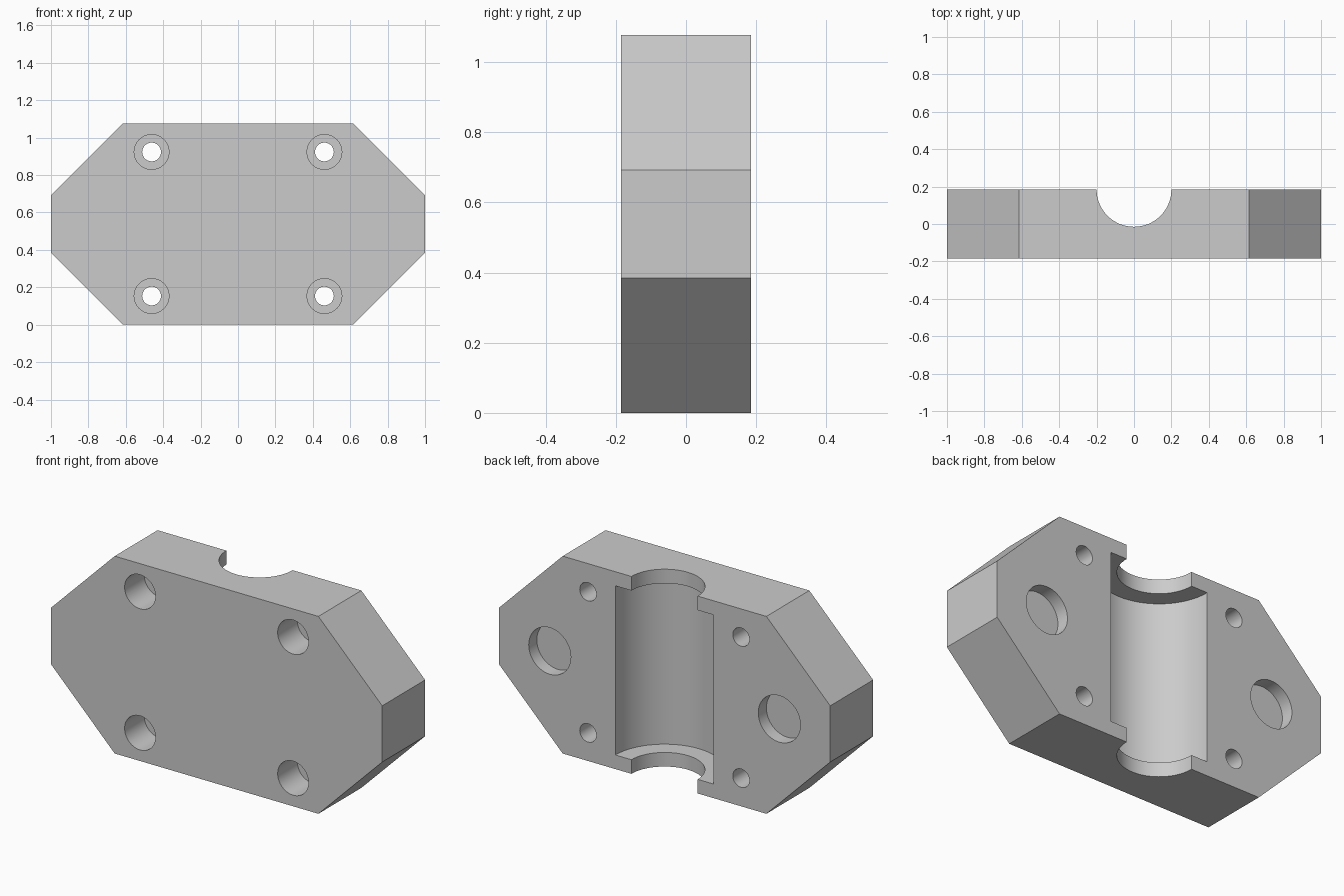
import bpy
import bmesh
from math import radians
from mathutils import Matrix

cube = bpy.data.objects.get("Cube")
if cube:
    bpy.data.objects.remove(cube, do_unlink=True)

HEIGHT, HALF_Y, CHAMFER = 1.077, 0.185, 0.385
MID = HEIGHT / 2

grey = bpy.data.materials.new("plain grey")
grey.use_nodes = True
colour = (0.6, 0.6, 0.6, 1)
grey.diffuse_color = colour
grey.node_tree.nodes["Principled BSDF"].inputs["Base Color"].default_value = colour


def add_object(name, bm):
    bmesh.ops.recalc_face_normals(bm, faces=bm.faces)
    mesh = bpy.data.meshes.new(name)
    bm.to_mesh(mesh)
    bm.free()
    mesh.materials.append(grey)
    obj = bpy.data.objects.new(name, mesh)
    bpy.context.collection.objects.link(obj)
    return obj


def drill(body, name, radius, centre, length, axis):
    """Cut a round hole out of the body."""
    bm = bmesh.new()
    turn = Matrix.Rotation(radians(90), 4, "X") if axis == "Y" else Matrix()
    bmesh.ops.create_cone(bm, cap_ends=True, segments=64, radius1=radius,
                          radius2=radius, depth=length,
                          matrix=Matrix.Translation(centre) @ turn)
    cutter = add_object(name, bm)
    cutter.hide_render = True
    mod = body.modifiers.new(name, "BOOLEAN")
    mod.operation = "DIFFERENCE"
    mod.solver = "EXACT"
    mod.object = cutter
    bpy.context.view_layer.objects.active = body
    bpy.ops.object.modifier_apply(modifier=mod.name)
    bpy.data.objects.remove(cutter, do_unlink=True)


# Clamp block: chamfered plate
bm = bmesh.new()
flat = 1 - CHAMFER
half = [(flat, 0), (1, CHAMFER), (1, HEIGHT - CHAMFER), (flat, HEIGHT)]
outline = half + [(-x, z) for x, z in reversed(half)]
face = bm.faces.new([bm.verts.new((x, -HALF_Y, z)) for x, z in outline])
side = bmesh.ops.extrude_face_region(bm, geom=[face])
bmesh.ops.translate(bm, vec=(0, 2 * HALF_Y, 0),
                    verts=[v for v in side["geom"] if isinstance(v, bmesh.types.BMVert)])
body = add_object("clamp_block", bm)

# Half-round channel with a wider chamber between the end walls
drill(body, "channel", 0.2, (0, HALF_Y, MID), HEIGHT + 0.4, "Z")
drill(body, "chamber", 0.297, (0, HALF_Y, MID), HEIGHT - 0.154, "Z")

for x in (-1, 1):
    # Shallow round pockets in the back
    drill(body, "pocket", 0.127, (0.693 * x, HALF_Y, MID), 0.14, "Y")
    # Counterbored bolt holes, wide end at the front
    for z in (-1, 1):
        spot = (0.462 * x, MID + 0.385 * z)
        drill(body, "bolt_hole", 0.05, (spot[0], 0, spot[1]), 1, "Y")
        drill(body, "counterbore", 0.093, (spot[0], -HALF_Y, spot[1]), 0.34, "Y")

bpy.ops.object.select_all(action="DESELECT")
body.select_set(True)
bpy.context.view_layer.objects.active = body
bpy.ops.object.shade_smooth_by_angle(angle=radians(30))
